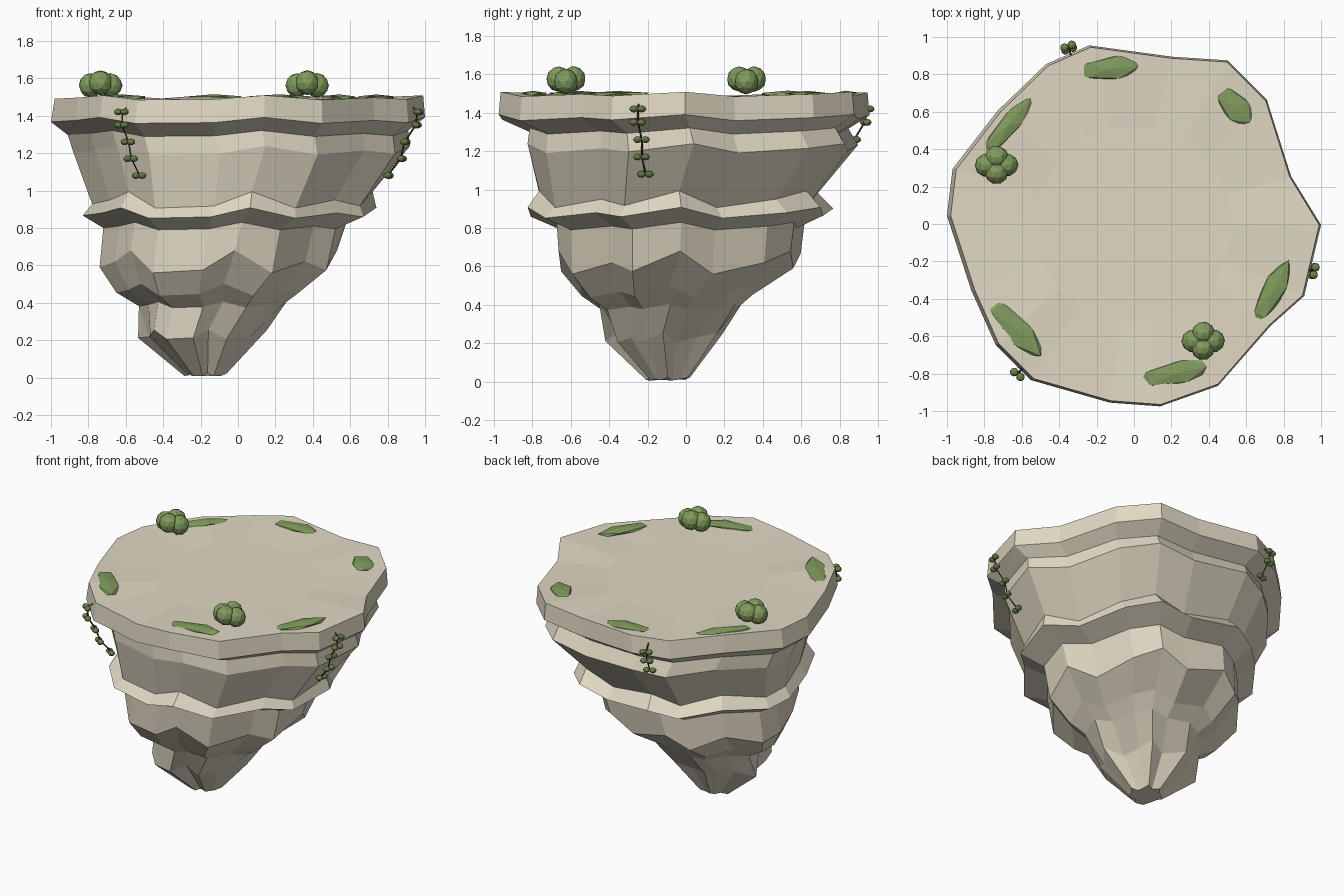
import bpy, bmesh, random
from math import radians
from mathutils import Vector, Matrix

random.seed(4)
if "Cube" in bpy.data.objects:
    bpy.data.objects.remove(bpy.data.objects["Cube"])


def material(name, rgb):
    m = bpy.data.materials.new(name)
    m.use_nodes = True
    m.diffuse_color = (*rgb, 1)
    bsdf = m.node_tree.nodes["Principled BSDF"]
    bsdf.inputs["Base Color"].default_value = (*rgb, 1)
    bsdf.inputs["Roughness"].default_value = 0.9
    return m


stone = material("stone", (0.75, 0.69, 0.55))
bush_green = material("bush_green", (0.22, 0.33, 0.11))
moss_green = material("moss_green", (0.22, 0.33, 0.11))
leaf_green = material("leaf_green", (0.15, 0.235, 0.07))
stem_brown = material("stem_brown", (0.10, 0.05, 0.035))


def finish(name, bm, mat):
    bmesh.ops.recalc_face_normals(bm, faces=bm.faces)
    mesh = bpy.data.meshes.new(name)
    bm.to_mesh(mesh)
    bm.free()
    mesh.materials.append(mat)
    ob = bpy.data.objects.new(name, mesh)
    bpy.context.collection.objects.link(ob)
    return ob


def blob(bm, centre, size, turn=0.0, rough=0.0, detail=2):
    """Faceted, scaled ball."""
    mat = (Matrix.Translation(centre) @ Matrix.Rotation(radians(turn), 4, "Z")
           @ Matrix.Diagonal((*size, 1)))
    ball = bmesh.ops.create_icosphere(bm, subdivisions=detail, radius=1)
    for v in ball["verts"]:
        v.co = mat @ (v.co * (1 + random.uniform(-rough, rough)))


# Floating rock: one plan outline, stretched and shifted for every ledge
outline = [(1, 0), (.91, -.38), (.73, -.54), (.45, -.86), (.14, -.97), (-.13, -.95),
           (-.55, -.83), (-.74, -.64), (-.87, -.35), (-1, .05), (-.97, .3), (-.73, .61),
           (-.47, .86), (-.24, .96), (.2, .9), (.5, .88), (.71, .67), (.84, .26)]
# Height wave in hundredths, and fluting of the lower rock
wave = [4, -3, 0, -4, 4, -3, -4, 4, 0, -2, -3, 2, -3, 3, -2, 4, 0, -4]
flute = [1, -1, .5, -.5, -1.5, .8, .8, .8, 0, -1, 1, -.5, -1, 1, -1, 1, -1, -1]
# height, x min, x max, y min, y max, wave strength, fluting
ledges = [
    (1.497, -.98, .99, -.96, .95, .3, 0),
    (1.375, -1, 1, -.97, .96, .4, 0),
    (1.305, -.91, .91, -.81, .85, .4, 0),
    (1.215, -.88, .92, -.82, .90, .6, 0),
    (.95, -.78, .72, -.76, .69, 1.1, 0),
    (.88, -.83, .74, -.82, .77, .7, 0),
    (.81, -.72, .58, -.67, .62, .5, 0),
    (.62, -.74, .53, -.66, .60, 1.5, 0),
    (.47, -.65, .36, -.55, .38, .8, 0),
    (.39, -.53, .26, -.45, .29, .4, 0),
    (.23, -.51, .12, -.40, .16, .6, .11),
    (.015, -.28, -.07, -.2, .01, .2, .1),
]
bm = bmesh.new()
rings = []
for z, x0, x1, y0, y1, w, f in ledges:
    ring = []
    for (x, y), up, groove in zip(outline, wave, flute):
        k = 1 + f * groove
        ring.append(bm.verts.new(((x0 + x1) / 2 + x * k * (x1 - x0) / 2,
                                  (y0 + y1) / 2 + y * k * (y1 - y0) / 1.93,
                                  max(0, z + w * up * .01))))
    rings.append(ring)
# Shallow inner floor of the plateau
inner = [bm.verts.new((*(Vector(p).normalized() * .53), 1.487)) for p in outline]
rings.insert(0, inner)
n = len(outline)
for a, b in zip(rings, rings[1:]):
    for i in range(n):
        j = (i + 1) % n
        bm.faces.new((a[i], a[j], b[j], b[i]))
bm.faces.new(rings[0])
bm.faces.new(rings[-1])
finish("rock_island", bm, stone)

# Rounded bushes made of clustered lobes
lobes = [(-.053, 0, -.008), (.053, 0, -.008), (0, -.04, .006), (0, .04, .006)]
for name, x, y in (("back_bush", -.735, .315), ("front_bush", .37, -.625)):
    bm = bmesh.new()
    for dx, dy, dz in lobes:
        blob(bm, (x + dx, y + dy, 1.57 + dz), (.064, .062, .066), 20, .02)
    finish(name, bm, bush_green)

# Thin moss patches near the rim: x, y, length, width, turn
patches = [(-.13, .83, .36, .14, 5), (-.67, .53, .44, .12, 50), (.54, .63, .25, .15, -48),
           (.74, -.36, .40, .13, 62), (.22, -.80, .40, .14, 12), (-.63, -.56, .42, .14, -48)]
for k, (x, y, length, width, turn) in enumerate(patches):
    bm = bmesh.new()
    blob(bm, (x, y, 1.496), (length / 2, width / 2, .018), turn, .08, 1)
    finish(f"moss_patch_{k + 1}", bm, moss_green)

# Hanging vines: stem along a path, a pair of leaves at each node
drops = [1.42, 1.35, 1.26, 1.17, 1.08]
vines = {
    "front_vine": ((-.56, -.72), [(-.62, -.80), (-.62, -.80), (-.585, -.76), (-.57, -.73),
                                  (-.525, -.67)]),
    "left_vine": ((.90, -.24), [(.96, -.25), (.95, -.25), (.89, -.23), (.87, -.23),
                                (.80, -.21)]),
    "back_vine": ((-.33, .88), [(-.35, .945), (-.345, .93), (-.33, .875)]),
}
for name, (root, path) in vines.items():
    nodes = [Vector((*p, z)) for p, z in zip(path, drops)]
    curve = bpy.data.curves.new(name + "_stem", "CURVE")
    curve.dimensions = "3D"
    curve.bevel_depth = .005
    curve.bevel_resolution = 0
    points = [Vector((*root, 1.48))] + nodes
    spline = curve.splines.new("POLY")
    spline.points.add(len(points) - 1)
    for sp, p in zip(spline.points, points):
        sp.co = (*p, 1)
    curve.materials.append(stem_brown)
    bpy.context.collection.objects.link(bpy.data.objects.new(name + "_stem", curve))

    bm = bmesh.new()
    out = Vector((*path[0], 0)).normalized()
    side = Vector((-out.y, out.x, 0))
    for p in nodes:
        for s in (-1, 1):
            blob(bm, p + side * s * .021 + out * .006, (.023, .023, .018))
    finish(name + "_leaves", bm, leaf_green)
